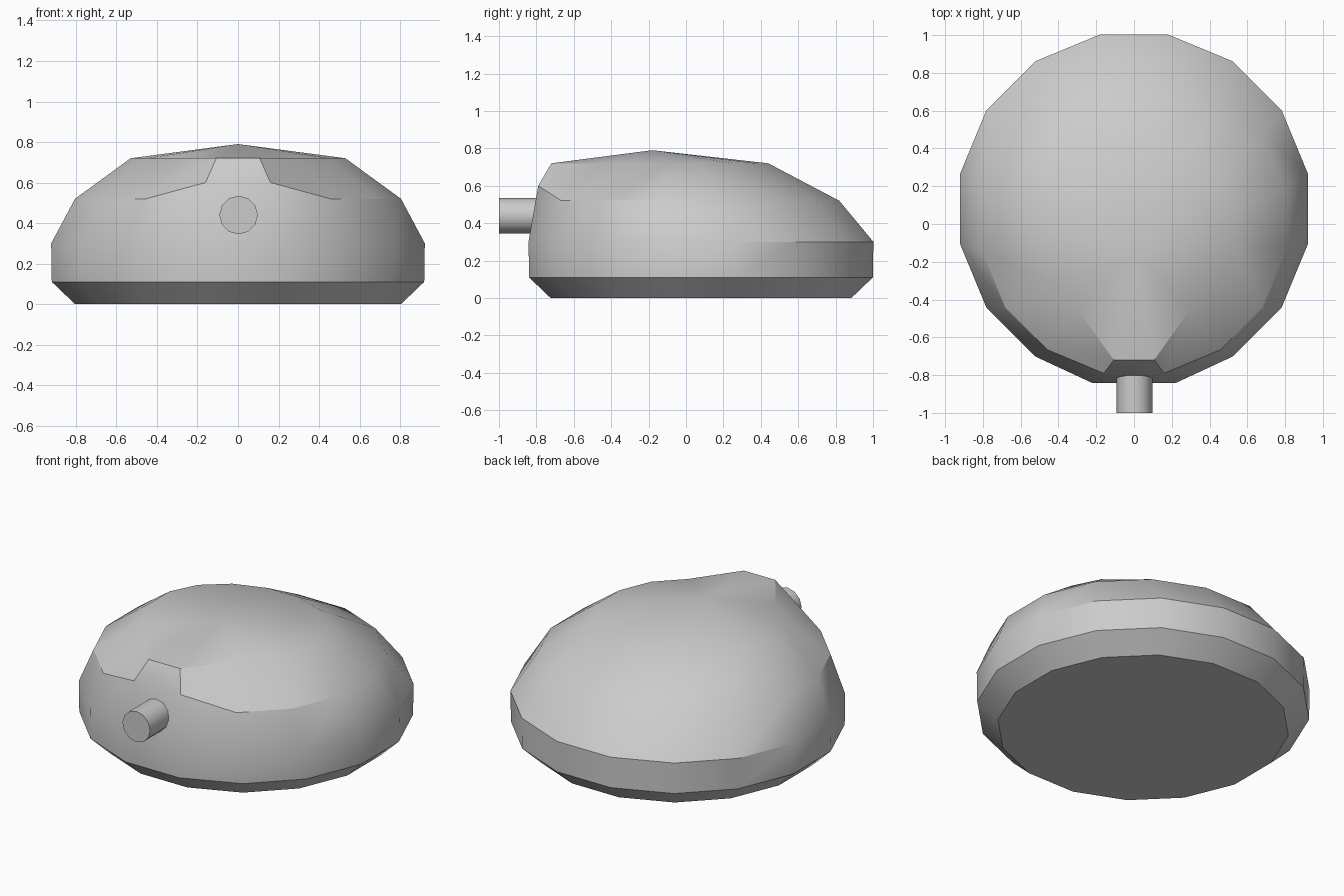
import bpy, bmesh
from math import sin, cos, pi, radians

if "Cube" in bpy.data.objects:
    bpy.data.objects.remove(bpy.data.objects["Cube"])

SIDES = 16

def smooth(obj, angle):
    bpy.ops.object.select_all(action='DESELECT')
    obj.select_set(True)
    bpy.context.view_layer.objects.active = obj
    bpy.ops.object.shade_smooth_by_angle(angle=radians(angle))

# Domed body: stacked 16-sided rings (radius, y centre, z, back depth scale)
rings = [(0.82, 0.08, 0.0, 1.0), (0.937, 0.08, 0.11, 1.0), (0.94, 0.08, 0.30, 1.0),
         (0.82, 0.015, 0.52, 1.0), (0.54, 0.0, 0.72, 0.83)]
# Raised snout: position of the two front points in the upper rings
snout = {2: (0.22, -0.842, 0.30), 3: (0.16, -0.79, 0.60), 4: (0.107, -0.72, 0.72)}

bm = bmesh.new()
loops = []
for level, (r, yc, z, back) in enumerate(rings):
    loop = []
    for i in range(SIDES):
        a = -pi / 2 + (i + 0.5) * 2 * pi / SIDES
        x, y = r * cos(a), r * sin(a)
        co = (x, yc + y * (back if y > 0 else 1), z)
        if i in (0, SIDES - 1) and level in snout:
            sx, sy, sz = snout[level]
            co = (sx if x > 0 else -sx, sy, sz)
        loop.append(bm.verts.new(co))
    loops.append(loop)

bm.faces.new(loops[0][::-1])
for low, high in zip(loops, loops[1:]):
    for i in range(SIDES):
        j = (i + 1) % SIDES
        bm.faces.new((low[i], low[j], high[j], high[i]))
apex = bm.verts.new((0, -0.18, 0.79))
for i in range(SIDES):
    bm.faces.new((loops[-1][i], loops[-1][(i + 1) % SIDES], apex))
bmesh.ops.recalc_face_normals(bm, faces=bm.faces)
mesh = bpy.data.meshes.new("domed_body")
bm.to_mesh(mesh)
bm.free()
body = bpy.data.objects.new("domed_body", mesh)
bpy.context.collection.objects.link(body)
smooth(body, 30)

# Front peg
bpy.ops.mesh.primitive_cylinder_add(vertices=12, radius=0.095, depth=0.3,
                                    location=(0.003, -0.85, 0.44),
                                    rotation=(pi / 2, 0, 0))
peg = bpy.context.object
peg.name = "front_peg"
smooth(peg, 31)
